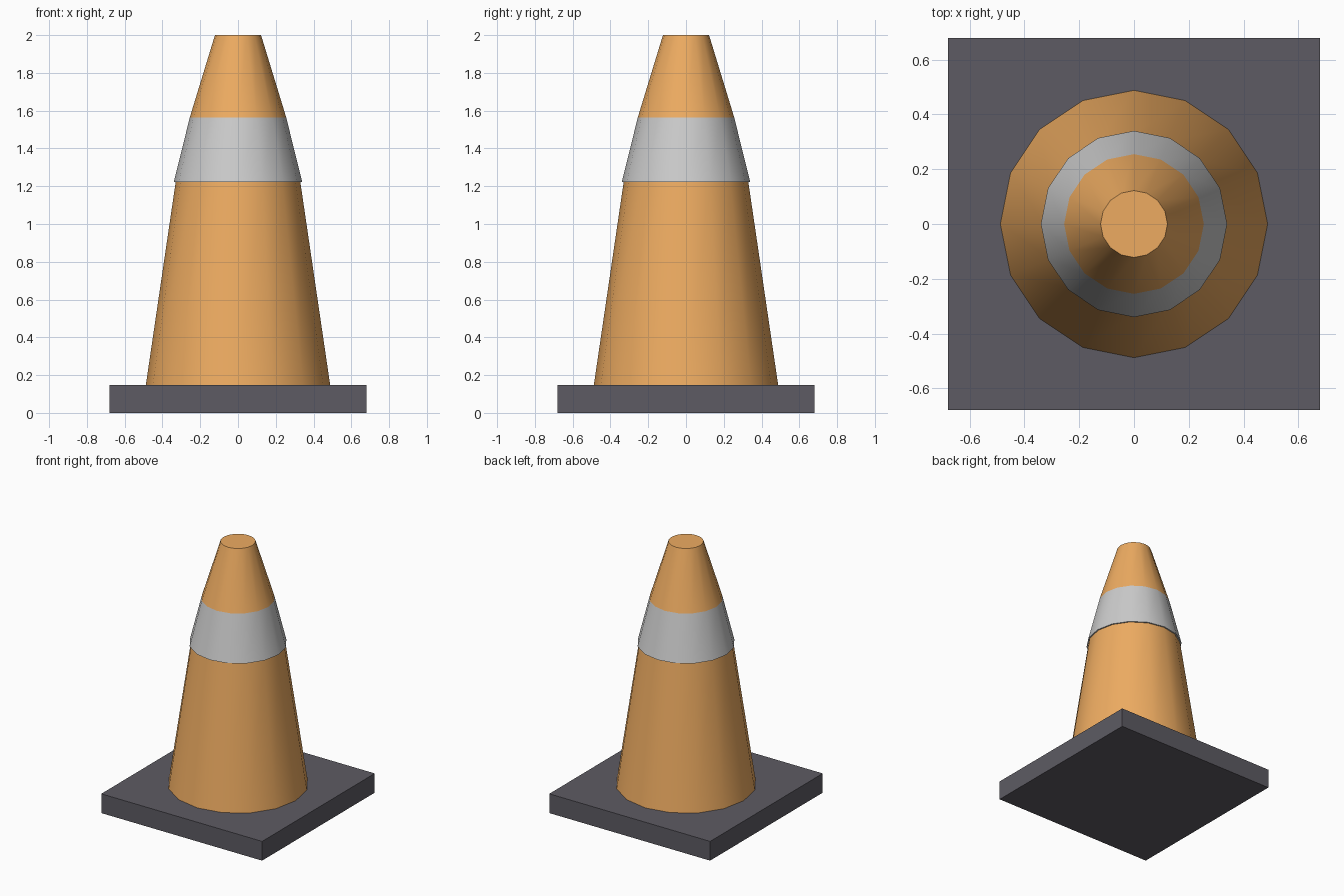
import bpy, bmesh
from math import cos, sin, pi, radians

if "Cube" in bpy.data.objects:
    bpy.data.objects.remove(bpy.data.objects["Cube"])

SIDES = 16


def material(name, color):
    m = bpy.data.materials.new(name)
    m.diffuse_color = (*color, 1)
    m.use_nodes = True
    m.node_tree.nodes["Principled BSDF"].inputs["Base Color"].default_value = m.diffuse_color
    return m


def finish(name, bm, mat=None, smooth=False):
    bmesh.ops.recalc_face_normals(bm, faces=bm.faces)
    me = bpy.data.meshes.new(name)
    bm.to_mesh(me)
    bm.free()
    ob = bpy.data.objects.new(name, me)
    bpy.context.collection.objects.link(ob)
    if mat:
        me.materials.append(mat)
    if smooth:
        bpy.ops.object.select_all(action='DESELECT')
        ob.select_set(True)
        bpy.context.view_layer.objects.active = ob
        bpy.ops.object.shade_smooth_by_angle(angle=radians(35))
    return ob


def frustum(name, profile, mat, cap_bottom=False, cap_top=False):
    """Sweep (radius, z) points round the z axis."""
    bm = bmesh.new()
    rings = [[bm.verts.new((r * cos(2 * pi * i / SIDES), r * sin(2 * pi * i / SIDES), z))
              for i in range(SIDES)] for r, z in profile]
    for a, b in zip(rings, rings[1:]):
        for i in range(SIDES):
            j = (i + 1) % SIDES
            f = bm.faces.new((a[i], a[j], b[j], b[i]))
    if cap_bottom:
        bm.faces.new(rings[0][::-1])
    if cap_top:
        bm.faces.new(rings[-1])
    return finish(name, bm, mat, smooth=True)


orange = material("orange", (0.85, 0.41, 0.12))
rubber = material("dark_rubber", (0.11, 0.105, 0.125))
silver = material("reflective_grey", (0.53, 0.53, 0.53))

# Square base slab
bm = bmesh.new()
bmesh.ops.create_cube(bm, size=1)
bmesh.ops.scale(bm, vec=(1.36, 1.36, 0.147), verts=bm.verts)
bmesh.ops.translate(bm, vec=(0, 0, 0.0735), verts=bm.verts)
finish("base", bm, rubber)

# Lower cone body
frustum("lower_cone", [(0.488, 0.147), (0.33, 1.222)], orange, cap_bottom=True)

# Reflective band, with its narrow overhanging underside
frustum("reflective_band", [(0.33, 1.222), (0.34, 1.222), (0.255, 1.565)], silver)

# Tip with flat top
frustum("cone_tip", [(0.255, 1.565), (0.122, 2.0)], orange, cap_top=True)
